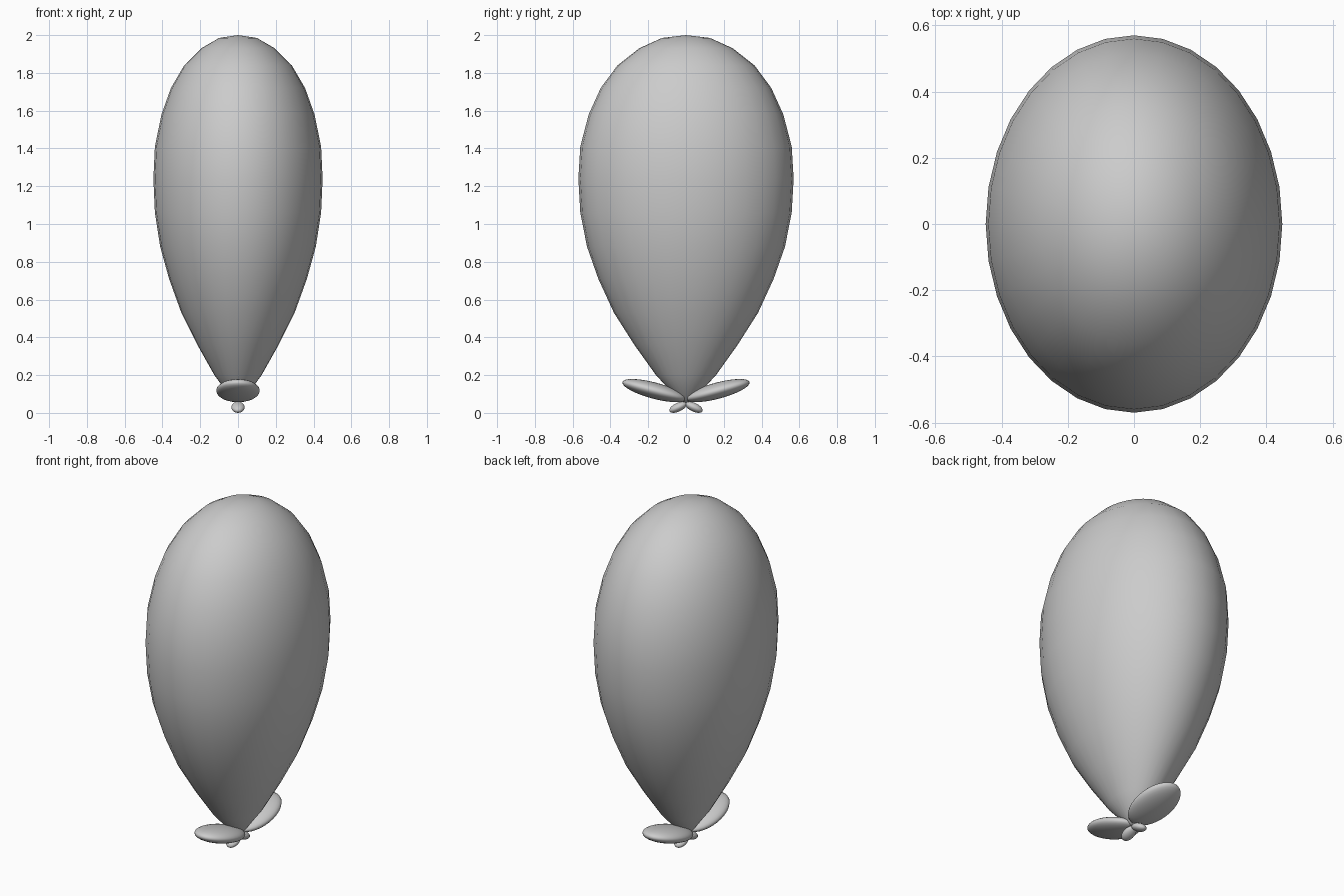
import bpy, bmesh, math
from mathutils import Matrix

cube = bpy.data.objects.get("Cube")
if cube:
    bpy.data.objects.remove(cube, do_unlink=True)

grey = bpy.data.materials.new("light grey")
grey.use_nodes = True
grey.diffuse_color = (0.6, 0.6, 0.6, 1)
grey.node_tree.nodes["Principled BSDF"].inputs["Base Color"].default_value = (0.6, 0.6, 0.6, 1)


def finish(name, bm):
    bmesh.ops.recalc_face_normals(bm, faces=bm.faces)
    for face in bm.faces:
        face.smooth = True
    mesh = bpy.data.meshes.new(name)
    bm.to_mesh(mesh)
    bm.free()
    mesh.materials.append(grey)
    obj = bpy.data.objects.new(name, mesh)
    bpy.context.collection.objects.link(obj)
    return obj


# Balloon body: a teardrop profile turned around z, wider front to back
PROFILE = [(0, 0.05), (0.03, 0.07), (0.125, 0.2), (0.215, 0.36), (0.3, 0.53),
           (0.365, 0.71), (0.412, 0.88), (0.44, 1.06), (0.448, 1.24),
           (0.44, 1.41), (0.405, 1.58), (0.355, 1.72), (0.285, 1.84),
           (0.195, 1.93), (0.1, 1.985), (0, 2.0)]
bm = bmesh.new()
verts = [bm.verts.new((r, 0, z)) for r, z in PROFILE]
edges = [bm.edges.new(pair) for pair in zip(verts, verts[1:])]
bmesh.ops.spin(bm, geom=verts + edges, cent=(0, 0, 0), axis=(0, 0, 1),
               angle=math.tau, steps=32, use_duplicate=False)
bmesh.ops.remove_doubles(bm, verts=bm.verts, dist=0.0005)
bmesh.ops.scale(bm, vec=(1, 1.272, 1), verts=bm.verts)
finish("balloon_body", bm)


# Knot lobes: flattened ellipsoids leaning up or down away from the centre
def lobe(name, side, y, z, size, tilt):
    bm = bmesh.new()
    matrix = (Matrix.Translation((0, side * y, z))
              @ Matrix.Rotation(side * math.radians(tilt), 4, "X")
              @ Matrix.Diagonal((*size, 1)))
    bmesh.ops.create_uvsphere(bm, u_segments=32, v_segments=16, radius=1, matrix=matrix)
    finish(name, bm)


for side, label in ((-1, "front"), (1, "back")):
    lobe(label + "_bow_loop", side, 0.168, 0.118, (0.115, 0.175, 0.043), 15)
    lobe(label + "_knot_end", side, 0.042, 0.03, (0.035, 0.05, 0.023), -25)
